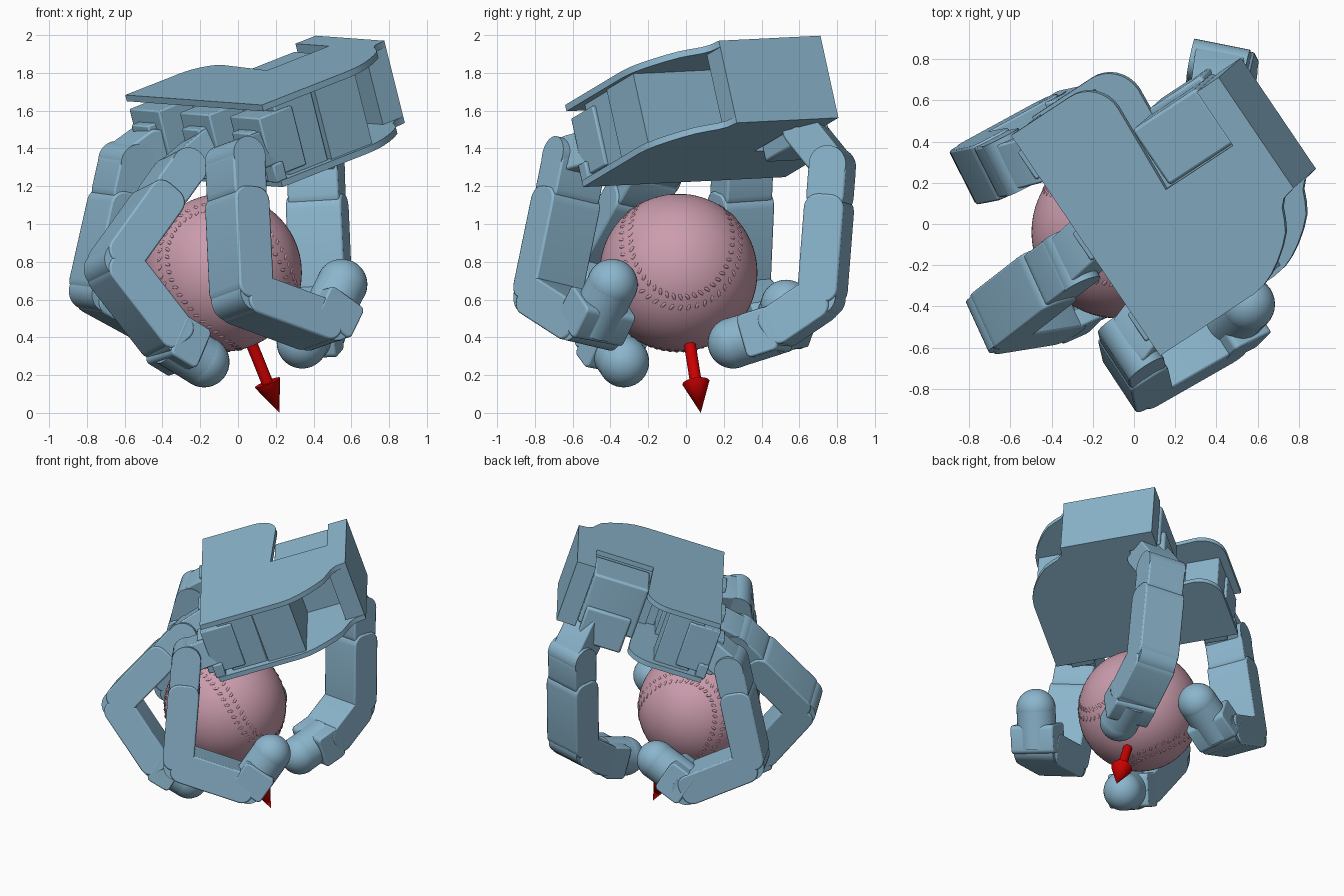
import bpy, bmesh, math
from mathutils import Vector, Matrix

if "Cube" in bpy.data.objects:
    bpy.data.objects.remove(bpy.data.objects["Cube"], do_unlink=True)


def material(name, rgb):
    m = bpy.data.materials.new(name)
    m.use_nodes = True
    m.diffuse_color = (*rgb, 1)
    bsdf = next(n for n in m.node_tree.nodes if n.type == 'BSDF_PRINCIPLED')
    bsdf.inputs["Base Color"].default_value = (*rgb, 1)
    return m


STEEL = material("steel_blue", (0.26, 0.465, 0.61))
PINK = material("dusty_pink", (0.6, 0.335, 0.42))
RED = material("deep_red", (0.6, 0.0, 0.0))


def finish(bm, name, mat, bevel=0.0):
    bmesh.ops.recalc_face_normals(bm, faces=bm.faces)
    me = bpy.data.meshes.new(name)
    bm.to_mesh(me)
    bm.free()
    me.materials.append(mat)
    me.shade_smooth()
    me.set_sharp_from_angle(angle=math.radians(35))
    ob = bpy.data.objects.new(name, me)
    bpy.context.scene.collection.objects.link(ob)
    if bevel:
        mod = ob.modifiers.new("edge", 'BEVEL')
        mod.width = bevel
        mod.segments = 2
        mod.limit_method = 'ANGLE'
        mod.angle_limit = math.radians(50)
    return ob


def frame(origin, x, y, z):
    m = Matrix((x, y, z)).transposed().to_4x4()
    m.translation = origin
    return m


def prism(name, pts, mtx, lo, hi, bevel=0.0):
    # extrude a flat outline between two depths
    bm = bmesh.new()
    face = bm.faces.new([bm.verts.new((x, y, lo)) for x, y in pts])
    new = bmesh.ops.extrude_face_region(bm, geom=[face])["geom"]
    bmesh.ops.translate(bm, vec=(0, 0, hi - lo),
                        verts=[v for v in new if isinstance(v, bmesh.types.BMVert)])
    bm.transform(mtx)
    return finish(bm, name, STEEL, bevel)


def rect(x0, x1, y0, y1, r=0.0, seg=5):
    if not r:
        return [(x0, y0), (x1, y0), (x1, y1), (x0, y1)]
    pts = []
    for k, (cx, cy) in enumerate([(x1 - r, y1 - r), (x0 + r, y1 - r),
                                  (x0 + r, y0 + r), (x1 - r, y0 + r)]):
        for i in range(seg + 1):
            t = (k + i / seg) * math.pi / 2
            pts.append((cx + r * math.cos(t), cy + r * math.sin(t)))
    return pts


def rod(bm, p, q, r1, r2, seg=32):
    d = q - p
    rot = d.to_track_quat('Z', 'Y').to_matrix().to_4x4()
    bmesh.ops.create_cone(bm, cap_ends=True, segments=seg, radius1=r1, radius2=r2,
                          depth=d.length, matrix=Matrix.Translation((p + q) / 2) @ rot)


# Palm frame: across the knuckles, towards the wrist, and down through the hand
corner = Vector((0.127, -0.64, 1.63))
across = Vector((-0.56, 0.828, 0.041)).normalized()
wrist = Vector((0.794, 0.522, 0.313))
wrist = (wrist - across * wrist.dot(across)).normalized()
down = across.cross(wrist)
PALM = frame(corner, across, wrist, down)
DEPTH = 0.458


def palm_outline(notch):
    # flowing side, wrist edge, thumb notch and rounded back corner
    pts = [(0, 0), (0, 0.57), (0.01, 0.64), (0.033, 0.7), (0.07, 0.765), (0.115, 0.828),
           (0.166, 0.883), (0.22, 0.915), (0.275, 0.94), (0.31, 0.975), (0.325, 1.045)]
    pts += [(0.975, 1.045), (0.975, 0.91), (notch, 0.91), (notch, 0.5)]
    for i in range(9):
        t = math.pi / 2 * (1 - i / 8)
        pts.append((1.123 + 0.17 * math.cos(t), 0.36 + 0.17 * math.sin(t)))
    return pts + [(1.293, 0)]


prism("palm_top_plate", palm_outline(0.66), PALM, 0, 0.035)
prism("palm_bottom_plate", palm_outline(0.78), PALM, DEPTH - 0.035, DEPTH)
prism("wrist_block", rect(0.325, 0.975, 0.91, 1.045), PALM, 0.002, DEPTH - 0.002)
prism("palm_inner_wall", rect(0.6, 0.65, 0.42, 0.93), PALM, 0.03, DEPTH - 0.03)
prism("palm_side_panel", rect(0.03, 0.62, 0.36, 0.63), PALM, 0.03, DEPTH - 0.03)

# Finger motors held between the plates
knuckles = [0.17, 0.645, 1.12]
for k, a in enumerate(knuckles):
    for part, half, w0, w1, h0, h1 in [("body", 0.12, 0.1, 0.35, 0.03, 0.43),
                                       ("front", 0.14, -0.02, 0.2, 0.07, 0.4),
                                       ("nose", 0.08, -0.07, 0.05, 0.14, 0.42),
                                       ("ledge", 0.16, -0.02, 0.05, 0.33, 0.43)]:
        prism(f"finger_motor_{part}_{k + 1}", rect(a - half, a + half, w0, w1),
              PALM, h0, h1, 0.008)

# Thumb motor in the notch
prism("thumb_motor", rect(0.665, 0.99, 0.51, 0.905, 0.02), PALM, 0.04, 0.42, 0.015)
prism("thumb_motor_foot", rect(0.79, 1.02, 0.56, 0.88), PALM, 0.28, 0.54, 0.015)


def link(name, p, q, side, width, thick, ext=0.05, r=0.075):
    # rounded phalanx body between two joints
    t = (q - p).normalized()
    side = (side - t * side.dot(t)).normalized()
    pts = rect(-ext, (q - p).length + ext, -thick / 2, thick / 2, r)
    prism(name, pts, frame(p, t, side.cross(t), side), -width / 2, width / 2, 0.01)


def finger(name, base, a, b, c, tip, width=0.295, thick=0.215):
    base, a, b, c, tip = map(Vector, (base, a, b, c, tip))
    side = (b - a).cross(c - b).normalized()
    split = a.lerp(b, 0.27)
    link(name + "_root", base, a, side, width * 0.8, thick * 0.9)
    link(name + "_knuckle", a, split, side, width * 0.92, thick * 0.95)
    link(name + "_proximal", split, b, side, width, thick, 0.03)
    link(name + "_middle", b, c, side, width, thick, 0.04)
    # joint pins
    bm = bmesh.new()
    for j in (a, b, c):
        rod(bm, j - side * width * 0.46, j + side * width * 0.46, 0.1, 0.1)
    finish(bm, name + "_joint_pins", STEEL)
    # fingertip block and round pad
    mid = c.lerp(tip, 0.5)
    link(name + "_distal", c, mid, side, width, thick + 0.02, 0.03, 0.03)
    bm = bmesh.new()
    rod(bm, c, tip, 0.134, 0.134)
    bmesh.ops.create_uvsphere(bm, u_segments=32, v_segments=20, radius=0.135,
                              matrix=Matrix.Translation(tip))
    finish(bm, name + "_tip", STEEL)


def palm_point(a, w, h):
    return PALM @ Vector((a, w, h))


finger("front_finger", palm_point(knuckles[0], 0.0, 0.27),
       (-0.015, -0.59, 1.34), (0.02, -0.74, 0.61), (0.44, -0.5, 0.455), (0.55, -0.39, 0.68), 0.31)
finger("middle_finger", palm_point(knuckles[1], 0.0, 0.27),
       (-0.31, -0.18, 1.28), (-0.67, -0.46, 0.78), (-0.36, -0.41, 0.38), (-0.18, -0.33, 0.27))
finger("back_finger", palm_point(knuckles[2], 0.0, 0.25),
       (-0.59, 0.3, 1.33), (-0.745, 0.27, 0.64), (-0.36, 0.48, 0.43), (-0.125, 0.53, 0.57))
finger("thumb", palm_point(0.88, 0.82, 0.42),
       (0.41, 0.775, 1.31), (0.44, 0.72, 0.61), (0.4, 0.47, 0.44), (0.34, 0.25, 0.37), 0.3)

# Ball
centre = Vector((-0.08, -0.04, 0.742))
R = 0.418
bm = bmesh.new()
bmesh.ops.create_uvsphere(bm, u_segments=64, v_segments=40, radius=R,
                          matrix=Matrix.Translation(centre))
finish(bm, "ball", PINK)

# Twin rows of raised stitches along the seam
e1 = Vector((0.79, 0.05, 0.61)).normalized()
ez = Vector((0.61, 0, -0.79))
ez = (ez - e1 * ez.dot(e1)).normalized()
e2 = ez.cross(e1)


def seam(t):
    x = 0.75 * math.cos(t) + 0.25 * math.cos(3 * t)
    y = 0.75 * math.sin(t) - 0.25 * math.sin(3 * t)
    return (e1 * (x + y) + e2 * (y - x)) / math.sqrt(2) + ez * 0.866 * math.sin(2 * t)


bm = bmesh.new()
COUNT = 96
for i in range(COUNT):
    t = 2 * math.pi * i / COUNT
    p = seam(t).normalized()
    along = (seam(t + 0.01) - seam(t - 0.01)).normalized()
    out = p.cross(along).normalized()
    for s in (-1, 1):
        pos = (p + out * 0.075 * s).normalized()
        slant = (out * s + along * 0.5).normalized()
        m = frame(centre + pos * R * 0.998, slant, pos.cross(slant).normalized(), pos)
        bmesh.ops.create_icosphere(bm, subdivisions=2, radius=0.01,
                                   matrix=m @ Matrix.Diagonal((2.0, 0.9, 0.5, 1)))
finish(bm, "ball_stitches", PINK)

# Arrow from the ball centre down to the ground
tip = Vector((0.22, 0.078, 0.0))
neck = tip + (centre - tip).normalized() * 0.175
bm = bmesh.new()
rod(bm, centre, neck, 0.031, 0.031)
rod(bm, neck, tip, 0.072, 0.0)
finish(bm, "arrow", RED)
